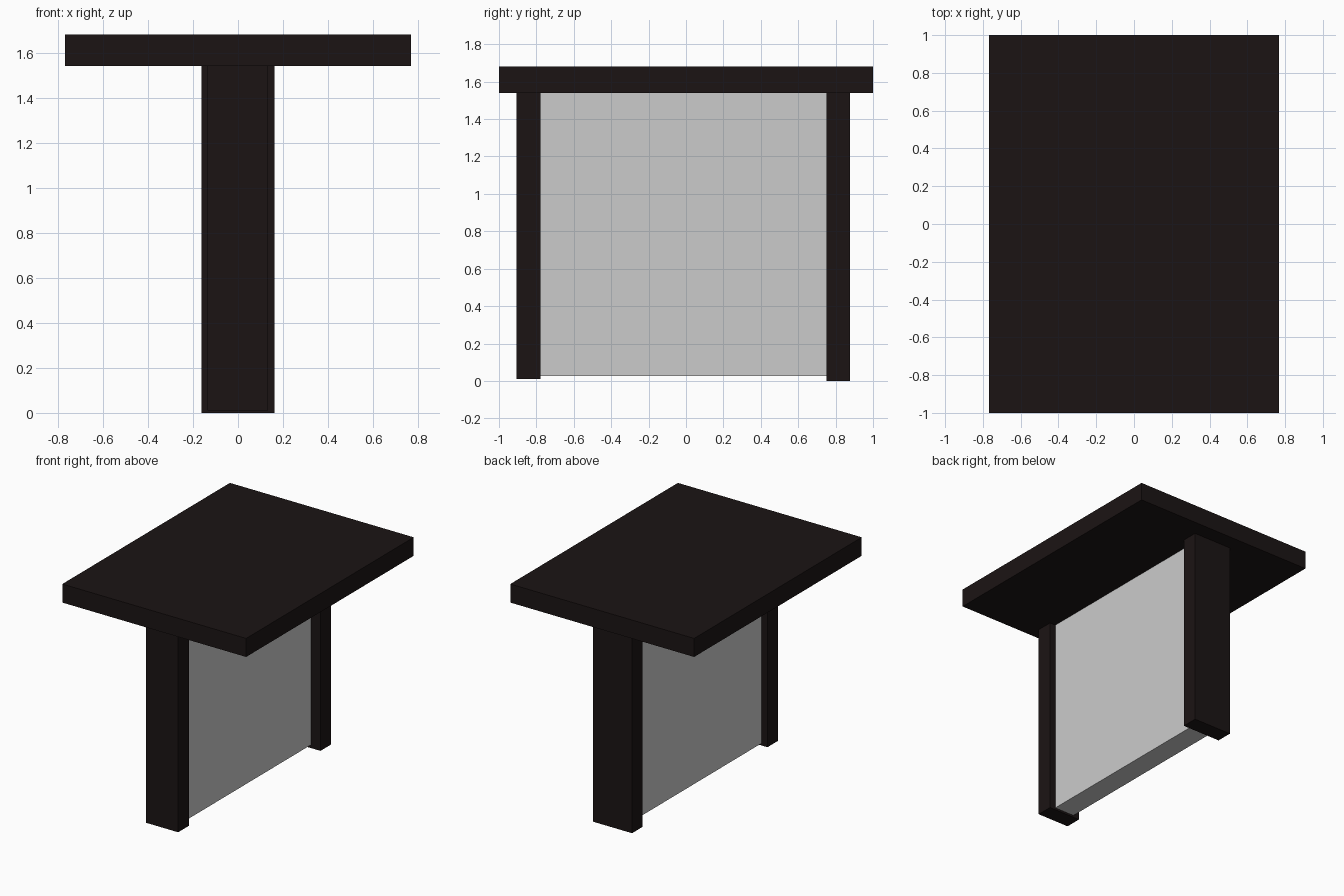
import bpy

if "Cube" in bpy.data.objects:
    bpy.data.objects.remove(bpy.data.objects["Cube"])

dark = bpy.data.materials.new("dark_wood")
dark.diffuse_color = (0.011, 0.007, 0.007, 1)
dark.use_nodes = True
dark.node_tree.nodes["Principled BSDF"].inputs["Base Color"].default_value = dark.diffuse_color


def box(name, x, y, z, mat=None):
    """Axis-aligned box from (min, max) extents."""
    spans = (x, y, z)
    bpy.ops.mesh.primitive_cube_add(size=1, location=[(a + b) / 2 for a, b in spans])
    ob = bpy.context.object
    ob.name = name
    ob.scale = [b - a for a, b in spans]
    bpy.ops.object.transform_apply(location=False, rotation=False, scale=True)
    if mat:
        ob.data.materials.append(mat)
    return ob


# Table top slab
box("table_top", (-0.768, 0.768), (-1, 1), (1.54, 1.68), dark)

# Two plank legs, the back one slightly wider
box("front_leg", (-0.136, 0.134), (-0.905, -0.778), (0.01, 1.54), dark)
box("back_leg", (-0.163, 0.163), (0.751, 0.877), (0, 1.54), dark)

# Grey panel filling the space between the legs
box("centre_panel", (-0.085, 0.085), (-0.778, 0.751), (0.025, 1.54))
